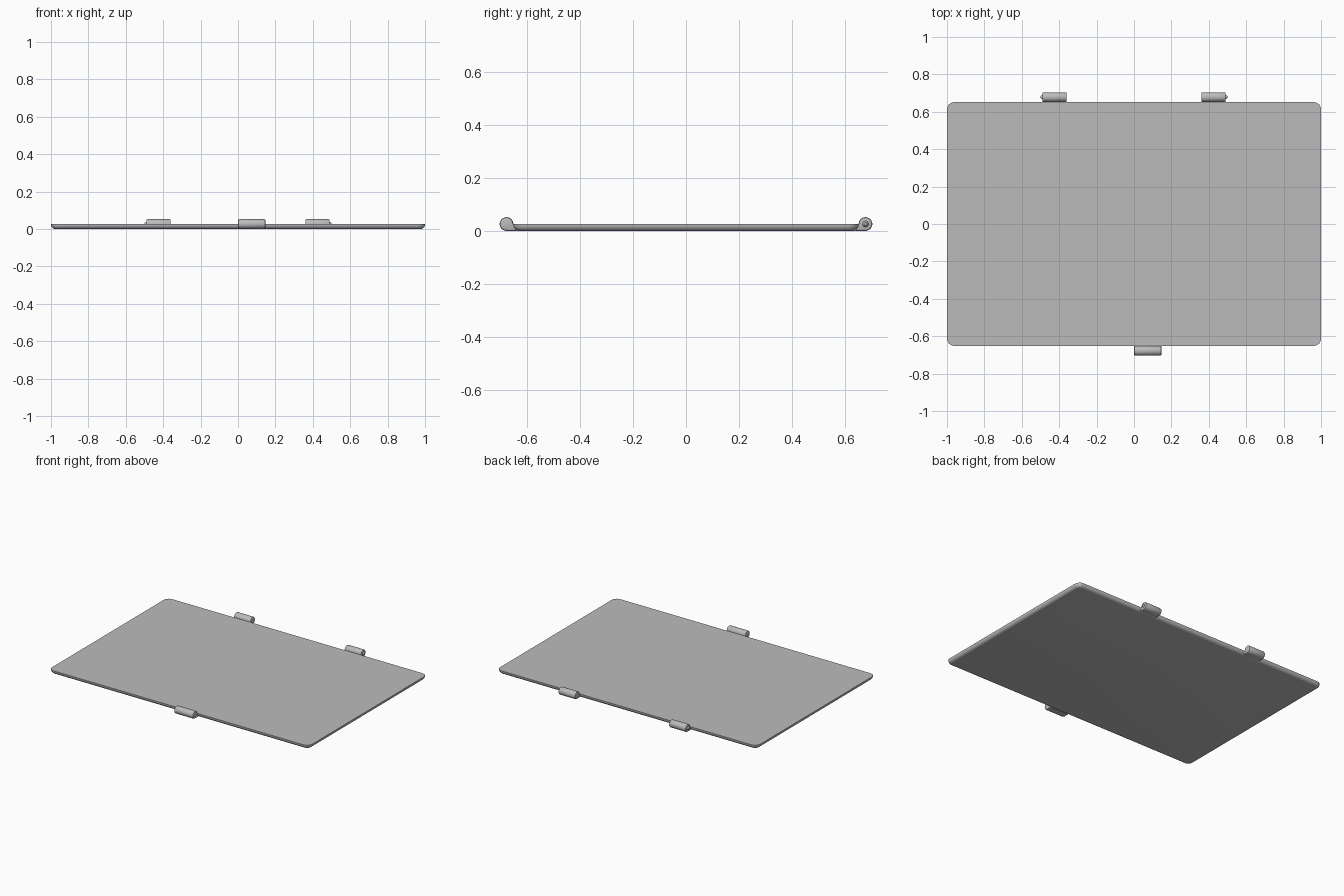
import bpy, bmesh
from math import pi, sin, cos

cube = bpy.data.objects.get("Cube")
if cube:
    bpy.data.objects.remove(cube, do_unlink=True)

GREY = (0.5, 0.5, 0.5, 1)
grey = bpy.data.materials.new("plain grey")
grey.use_nodes = True
grey.diffuse_color = GREY
grey.node_tree.nodes["Principled BSDF"].inputs["Base Color"].default_value = GREY

THICK, HALF_X, HALF_Y = 0.027, 1.0, 0.652
BARREL_R, BARREL_Y, BARREL_Z = 0.026, 0.678, 0.027


def finish(name, bm):
    bmesh.ops.recalc_face_normals(bm, faces=bm.faces)
    mesh = bpy.data.meshes.new(name)
    bm.to_mesh(mesh)
    bm.free()
    obj = bpy.data.objects.new(name, mesh)
    bpy.context.collection.objects.link(obj)
    mesh.materials.append(grey)
    bpy.ops.object.select_all(action="DESELECT")
    obj.select_set(True)
    bpy.context.view_layer.objects.active = obj
    bpy.ops.object.shade_smooth_by_angle(angle=pi / 5)
    return obj


def loft(name, rings):
    """Skin a stack of matching point rings and cap both ends."""
    bm = bmesh.new()
    loops = [[bm.verts.new(p) for p in ring] for ring in rings]
    n = len(loops[0])
    for a, b in zip(loops, loops[1:]):
        for i in range(n):
            j = (i + 1) % n
            bm.faces.new((a[i], a[j], b[j], b[i]))
    bm.faces.new(loops[0])
    bm.faces.new(loops[-1])
    return finish(name, bm)


def rounded_outline(inset, z, radius=0.04, steps=8):
    r = radius - inset
    points = []
    for k, (sx, sy) in enumerate(((1, 1), (-1, 1), (-1, -1), (1, -1))):
        for i in range(steps + 1):
            a = (k + i / steps) * pi / 2
            points.append((sx * (HALF_X - radius) + r * cos(a),
                           sy * (HALF_Y - radius) + r * sin(a), z))
    return points


def knuckle_section(x, side, inset):
    """Round barrel whose lower inner quarter is squared off into the plate."""
    r = BARREL_R - inset
    points = []
    for i in range(19):
        a = i / 18 * pi * 1.5
        points.append((x, side * (BARREL_Y - r * cos(a)), BARREL_Z + r * sin(a)))
    inner = BARREL_Y - BARREL_R - 0.012
    points.append((x, side * inner, BARREL_Z - r))
    points.append((x, side * inner, BARREL_Z - 0.003))
    return points


def knuckle(name, x0, x1, side, edge=0.007):
    ends = [(edge * (1 - sin(t * pi / 6)), edge * (1 - cos(t * pi / 6))) for t in range(4)]
    start = [knuckle_section(x0 + dx, side, inset) for inset, dx in reversed(ends)]
    end = [knuckle_section(x1 - dx, side, inset) for inset, dx in ends]
    start.sort(key=lambda ring: ring[0][0])
    end.sort(key=lambda ring: ring[0][0])
    # Section insets shrink towards both ends of the barrel
    rings = []
    for inset, dx in ((edge, 0), (edge * 0.3, edge * 0.3), (0, edge)):
        rings.append(knuckle_section(x0 + dx, side, inset))
    for inset, dx in ((0, edge), (edge * 0.3, edge * 0.3), (edge, 0)):
        rings.append(knuckle_section(x1 - dx, side, inset))
    return loft(name, rings)


def pin(name, x, direction):
    rings = []
    for dx, r in ((-0.01, 0.011), (0.002, 0.011), (0.007, 0.009), (0.011, 0.005)):
        rings.append([(x + direction * dx, BARREL_Y + r * cos(i * pi / 8),
                       BARREL_Z + r * sin(i * pi / 8)) for i in range(16)])
    return loft(name, rings)


# Tray: sharp top rim, quarter-round underside
CURVE = 0.024
rings = [rounded_outline(CURVE * (1 - sin(i * pi / 12)), CURVE * (1 - cos(i * pi / 12)))
         for i in range(7)]
rings.append(rounded_outline(0, THICK))
loft("cover_plate", rings)

# Front latch and the two rear hinges with outward pins
knuckle("front_latch", 0.0, 0.147, -1)
for label, s in (("left", 1), ("right", -1)):
    knuckle(label + "_hinge", min(s * 0.36, s * 0.49), max(s * 0.36, s * 0.49), 1)
    pin(label + "_hinge_pin", s * 0.488, s)
